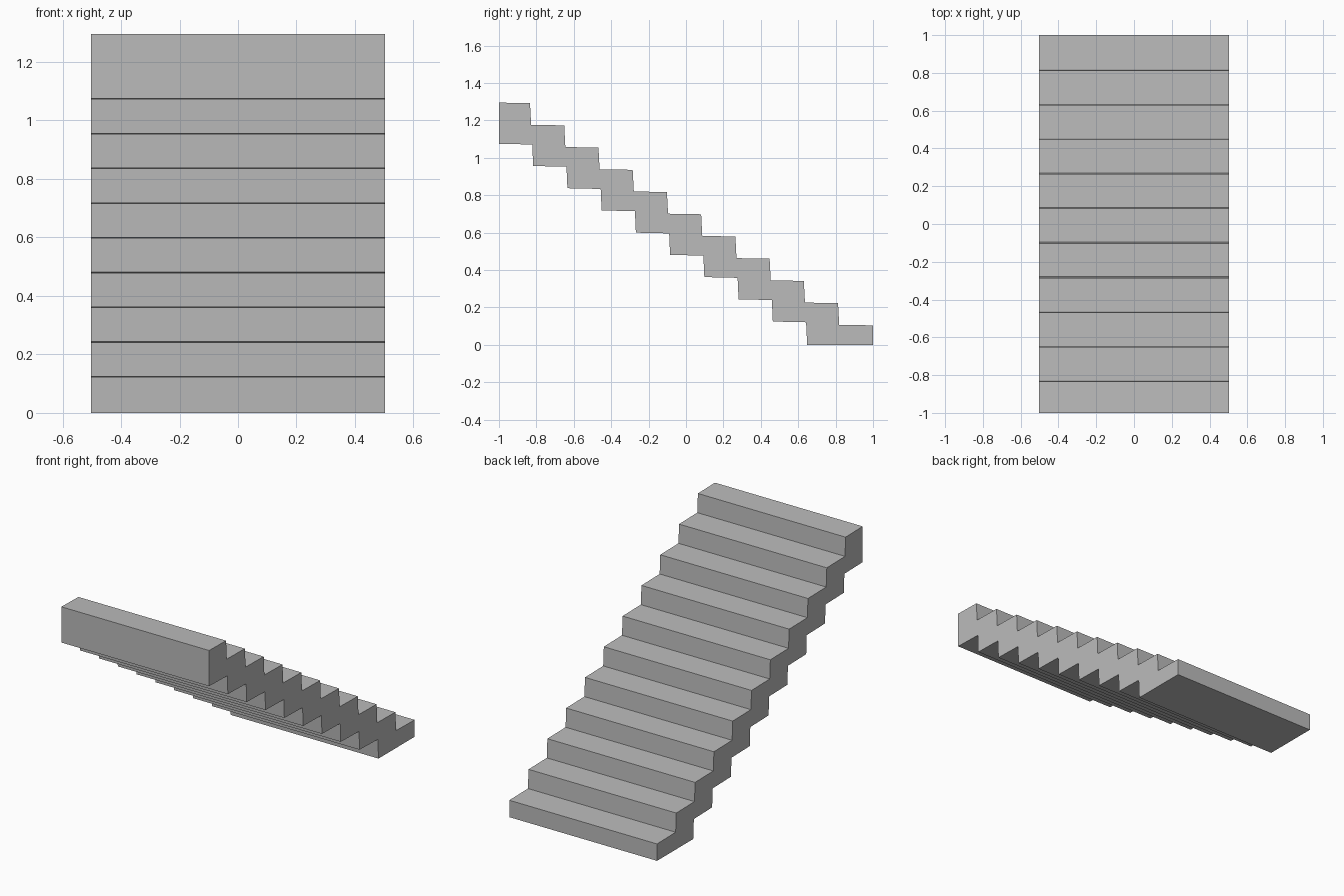
import bpy
import bmesh
from mathutils import Vector

cube = bpy.data.objects.get("Cube")
if cube:
    bpy.data.objects.remove(cube, do_unlink=True)

STEPS = 11
RUN, RISE = 0.183, 0.1188
HALF_WIDTH = 0.503

# Concrete material
concrete = bpy.data.materials.new("concrete_grey")
concrete.use_nodes = True
grey = (0.5, 0.5, 0.5, 1)
concrete.diffuse_color = grey
concrete.node_tree.nodes["Principled BSDF"].inputs["Base Color"].default_value = grey

# Upper profile: slightly sloping treads and leaning risers
profile = []
for i in range(STEPS):
    back = -1 if i == 0 else -1.011 + RUN * i
    front = 1 if i == STEPS - 1 else -0.834 + RUN * i
    profile += [(back, 1.295 - RISE * i), (front, 1.292 - RISE * i)]

# Flat foot, then the stepped underside climbing back up
profile += [(1, 0), (0.648, 0)]
for j in reversed(range(STEPS - 2)):
    profile += [(-0.822 + RUN * j, 1.071 - RISE * j),
                (-1 + RUN * j, 1.075 - RISE * j)]

# Extrude the profile across the width
bm = bmesh.new()
side = bm.faces.new([bm.verts.new((-HALF_WIDTH, y, z)) for y, z in profile])
extruded = bmesh.ops.extrude_face_region(bm, geom=[side], use_keep_orig=True)
moved = [v for v in extruded["geom"] if isinstance(v, bmesh.types.BMVert)]
bmesh.ops.translate(bm, verts=moved, vec=Vector((2 * HALF_WIDTH, 0, 0)))
bmesh.ops.recalc_face_normals(bm, faces=bm.faces)

mesh = bpy.data.meshes.new("stair_flight")
bm.to_mesh(mesh)
bm.free()
mesh.materials.append(concrete)
stairs = bpy.data.objects.new("stair_flight", mesh)
bpy.context.collection.objects.link(stairs)
